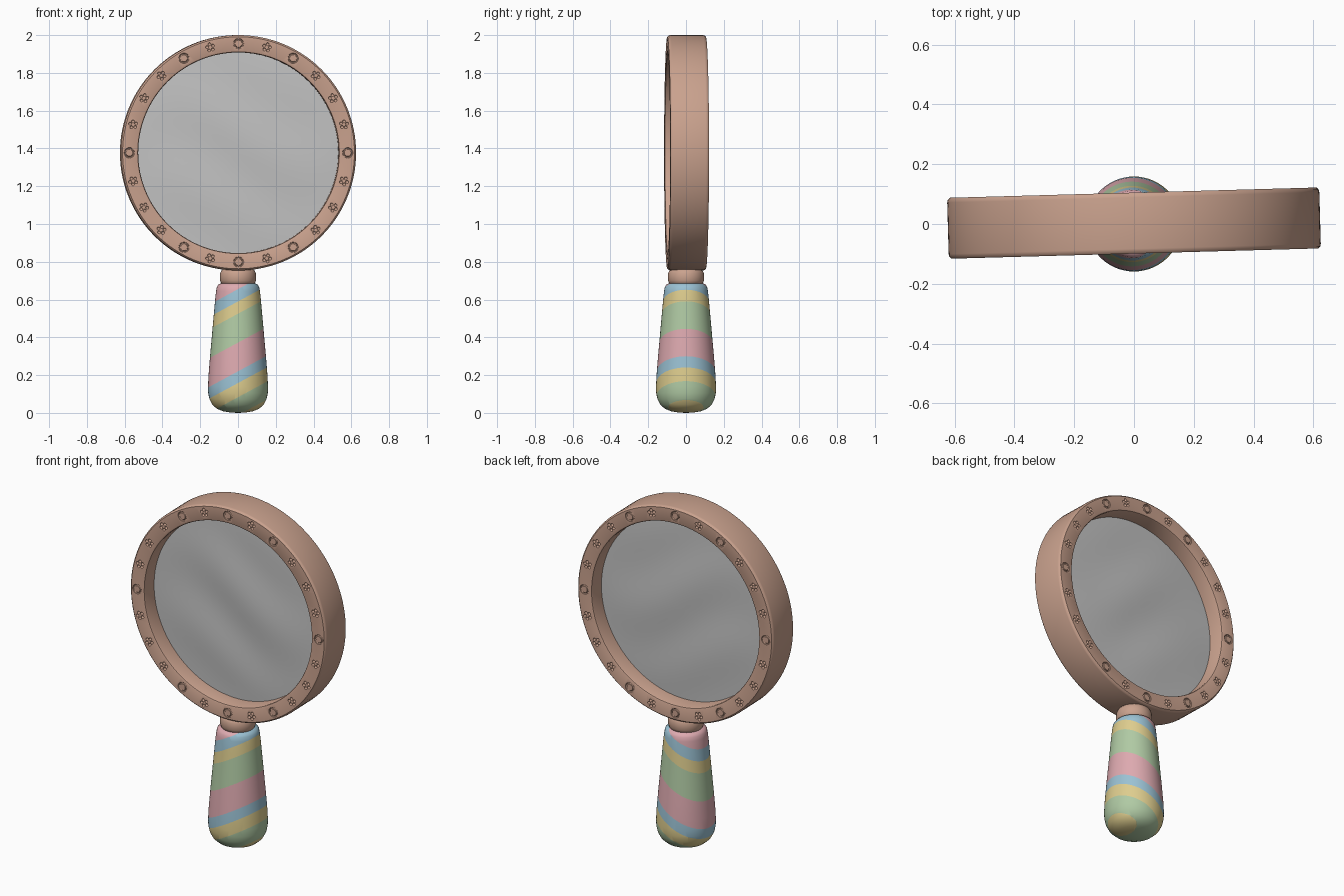
import bpy, bmesh, math
from mathutils import Matrix, Vector

if "Cube" in bpy.data.objects:
    bpy.data.objects.remove(bpy.data.objects["Cube"])


def srgb(r, g, b):
    f = lambda c: c / 12.92 if c <= 0.04045 else ((c + 0.055) / 1.055) ** 2.4
    return (f(r / 255), f(g / 255), f(b / 255), 1.0)


def material(name, rgb):
    m = bpy.data.materials.new(name)
    m.diffuse_color = srgb(*rgb)
    m.use_nodes = True
    m.node_tree.nodes["Principled BSDF"].inputs["Base Color"].default_value = m.diffuse_color
    return m


copper = material("dusty copper", (202, 162, 142))
grey = material("lens grey", (195, 195, 195))
pink = material("pastel pink", (222, 170, 176))
blue = material("pastel blue", (155, 194, 212))
yellow = material("pastel yellow", (222, 205, 142))
green = material("pastel green", (176, 202, 164))


def lathe(bm, profile, segs, closed=False, matrix=Matrix()):
    """Revolve (radius, height) points about z; radius 0 makes a pole."""
    rows = []
    for r, h in profile:
        n = 1 if r == 0 else segs
        rows.append([bm.verts.new(matrix @ Vector((r * math.cos(i * math.tau / segs),
                     r * math.sin(i * math.tau / segs), h))) for i in range(n)])
    pairs = list(zip(rows, rows[1:]))
    if closed:
        pairs.append((rows[-1], rows[0]))
    for a, b in pairs:
        for i in range(segs):
            j = (i + 1) % segs
            quad = [a[i % len(a)], a[j % len(a)], b[j % len(b)], b[i % len(b)]]
            bm.faces.new(list(dict.fromkeys(quad)))


def smooth(ob, angle):
    bpy.ops.object.select_all(action='DESELECT')
    ob.select_set(True)
    bpy.context.view_layer.objects.active = ob
    bpy.ops.object.shade_smooth_by_angle(angle=math.radians(angle))


def finish(bm, name, mats, matrix=Matrix(), angle=35):
    bmesh.ops.recalc_face_normals(bm, faces=bm.faces[:])
    me = bpy.data.meshes.new(name)
    bm.to_mesh(me)
    bm.free()
    for m in mats:
        me.materials.append(m)
    me.transform(matrix)
    ob = bpy.data.objects.new(name, me)
    bpy.context.collection.objects.link(ob)
    smooth(ob, angle)
    return ob


# The head is lathed about z, then stood up facing -y with a slight twist
HEAD = (Matrix.Translation((0, 0.003, 1.377)) @ Matrix.Rotation(math.radians(1.6), 4, 'Z')
        @ Matrix.Rotation(math.radians(90), 4, 'X'))

# Rim with rounded corners
half = [(0.623, 0.086), (0.621, 0.095), (0.614, 0.102), (0.540, 0.102),
        (0.534, 0.099), (0.531, 0.092)]
bm = bmesh.new()
lathe(bm, half + [(r, -h) for r, h in reversed(half)], 128, closed=True)
rim = finish(bm, "rim", [copper], HEAD)

# Engraved ornaments every 15 degrees on both faces: rings and five-petal flowers
bm = bmesh.new()
ring_angles = {0, 60, 90, 120, 180, 240, 270, 300}
tube = [(0.023 + 0.005 * math.cos(t * math.tau / 8), 0.007 * math.sin(t * math.tau / 8))
        for t in range(8)]
for side in (1, -1):
    for deg in range(0, 360, 15):
        place = (Matrix.Rotation(math.radians(deg), 4, 'Z')
                 @ Matrix.Translation((0.578, 0, 0.1025 * side)))
        if deg in ring_angles:
            lathe(bm, tube, 20, closed=True, matrix=place)
        else:
            for k in range(5):
                p = k * math.tau / 5
                petal = place @ Matrix.Translation((0.017 * math.cos(p), 0.017 * math.sin(p), 0))
                bmesh.ops.create_icosphere(bm, subdivisions=2, radius=0.0085, matrix=petal)
cutter = finish(bm, "ornament_cutter", [copper], HEAD)
cutter.hide_render = True
mod = rim.modifiers.new("engrave", 'BOOLEAN')
mod.operation, mod.solver, mod.object = 'DIFFERENCE', 'EXACT', cutter
bpy.context.view_layer.objects.active = rim
bpy.ops.object.modifier_apply(modifier=mod.name)
bpy.data.objects.remove(cutter)
smooth(rim, 35)

# Lens: thin, nearly flat disc with a gently uneven surface
R = 0.534
steps = 16
dome = [(R * i / steps, 0.008 + 0.012 * (1 - (i / steps) ** 2)) for i in range(steps + 1)]
bm = bmesh.new()
lathe(bm, dome + [(r, -h) for r, h in reversed(dome)], 96)
for v in bm.verts:
    x, y, z = v.co
    fade = 1 - (math.hypot(x, y) / R) ** 2
    v.co.z += math.copysign(0.006, z) * fade * math.sin(12 * y + 2 * x + 2 * math.sin(4 * x))
finish(bm, "lens", [grey], HEAD)

# Collar between rim and handle
bm = bmesh.new()
lathe(bm, [(0, 0.675), (0.075, 0.675), (0.089, 0.684), (0.095, 0.70), (0.096, 0.72),
           (0.094, 0.74), (0.087, 0.755), (0.075, 0.762), (0, 0.766)], 48)
finish(bm, "collar", [copper], angle=50)

# Handle: tapered grip, cut along tilted planes into slanted stripes
bm = bmesh.new()
lathe(bm, [(0, 0), (0.04, 0.002), (0.08, 0.009), (0.112, 0.022), (0.136, 0.044), (0.151, 0.073),
           (0.158, 0.105), (0.159, 0.14), (0.156, 0.20), (0.148, 0.30), (0.139, 0.40),
           (0.130, 0.50), (0.121, 0.60), (0.116, 0.645), (0.112, 0.667), (0.102, 0.681),
           (0.085, 0.687), (0, 0.687)], 64)
TILT = 0.54
stripes = [(-0.012, 2), (0.083, 3), (0.158, 2), (0.22, 1), (0.372, 0), (0.525, 3),
           (0.59, 2), (0.655, 1), (9, 0)]  # upper limit, colour below it
for limit, _ in stripes[:-1]:
    bmesh.ops.bisect_plane(bm, geom=bm.verts[:] + bm.edges[:] + bm.faces[:], dist=1e-5,
                           plane_co=(0, 0, limit), plane_no=(-TILT, 0, 1))
for f in bm.faces:
    c = f.calc_center_median()
    f.material_index = next(m for limit, m in stripes if c.z - TILT * c.x < limit)
finish(bm, "handle", [pink, blue, yellow, green], angle=50)
